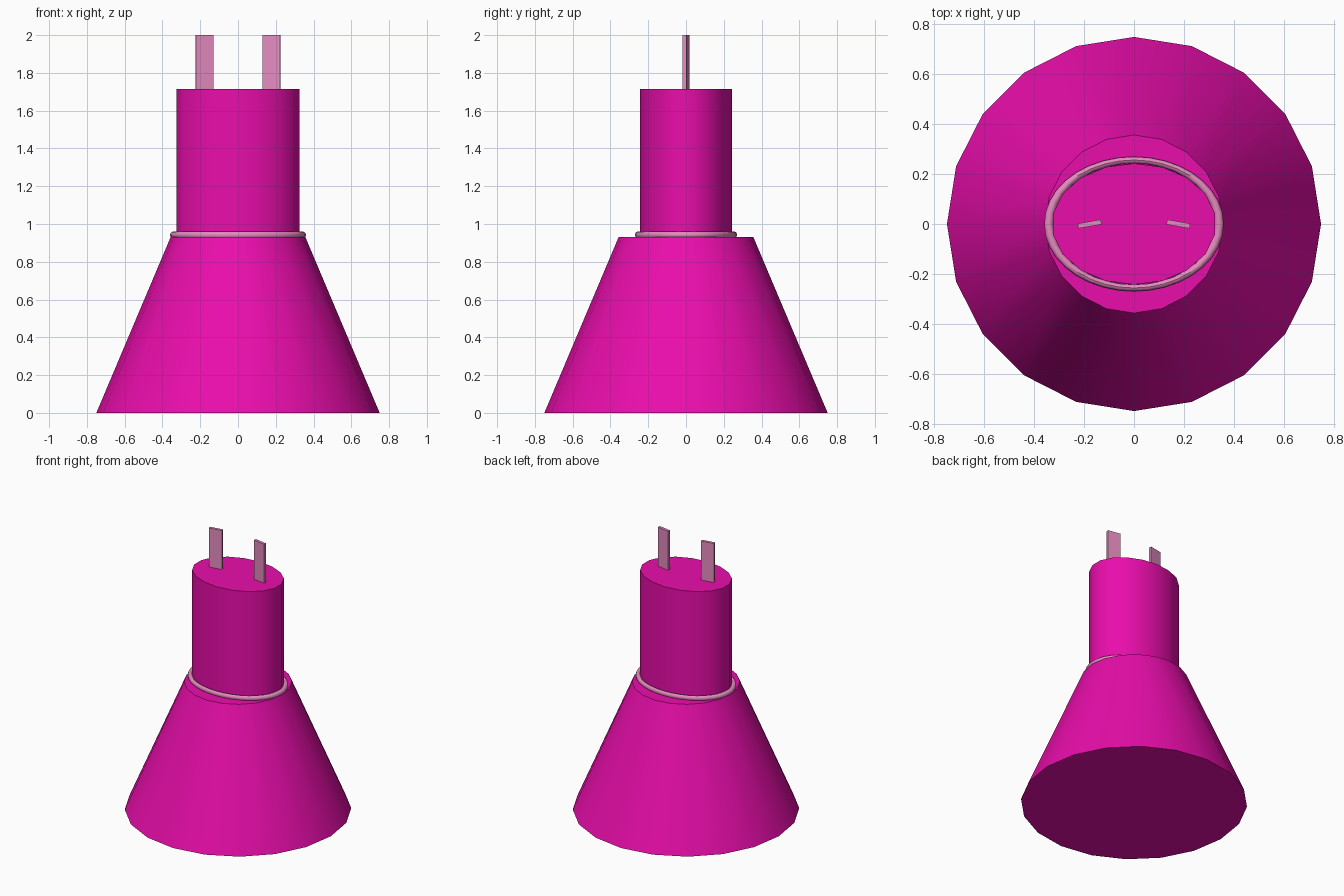
import bpy, bmesh
from math import sin, cos, pi, radians
from mathutils import Matrix

if "Cube" in bpy.data.objects:
    bpy.data.objects.remove(bpy.data.objects["Cube"])


def material(name, color):
    m = bpy.data.materials.new(name)
    m.diffuse_color = color
    m.use_nodes = True
    m.node_tree.nodes["Principled BSDF"].inputs["Base Color"].default_value = m.diffuse_color
    return m


magenta = material("magenta", (0.82, 0.004, 0.41, 1))
pink = material("pale_pink", (0.78, 0.26, 0.52, 1))


def finish(name, bm, mat, smooth=True):
    bmesh.ops.recalc_face_normals(bm, faces=bm.faces)
    mesh = bpy.data.meshes.new(name)
    bm.to_mesh(mesh)
    bm.free()
    mesh.materials.append(mat)
    ob = bpy.data.objects.new(name, mesh)
    bpy.context.collection.objects.link(ob)
    if smooth:
        bpy.ops.object.select_all(action='DESELECT')
        ob.select_set(True)
        bpy.context.view_layer.objects.active = ob
        bpy.ops.object.shade_smooth_by_angle(angle=radians(35))
    return ob


def frustum(name, sides, bottom, top, mat):
    """Capped tube between two ellipses (rx, ry, z), first vertex on +y."""
    bm = bmesh.new()
    rings = [[bm.verts.new((rx * sin(2 * pi * i / sides), ry * cos(2 * pi * i / sides), z))
              for i in range(sides)] for rx, ry, z in (bottom, top)]
    for i in range(sides):
        j = (i + 1) % sides
        bm.faces.new((rings[0][i], rings[0][j], rings[1][j], rings[1][i]))
    for ring in rings:
        bm.faces.new(ring)
    return finish(name, bm, mat)


# Flared base and oval body
frustum("flared_base", 20, (0.75, 0.75, 0), (0.357, 0.357, 0.93), magenta)
frustum("oval_body", 18, (0.33, 0.243, 0.93), (0.33, 0.243, 1.715), magenta)

# Oval collar ring where the body meets the base
bm = bmesh.new()
major, minor, n, m = 0.342, 0.018, 36, 12
grid = [[bm.verts.new(((major + minor * cos(2 * pi * k / m)) * cos(2 * pi * i / n),
                       (major + minor * cos(2 * pi * k / m)) * sin(2 * pi * i / n) * 0.75,
                       0.942 + minor * sin(2 * pi * k / m)))
         for k in range(m)] for i in range(n)]
for i in range(n):
    for k in range(m):
        a, b = grid[i], grid[(i + 1) % n]
        bm.faces.new((a[k], b[k], b[(k + 1) % m], a[(k + 1) % m]))
finish("collar_ring", bm, pink)

# Two flat prongs, slightly angled in mirror image
for side, name in ((-1, "left_prong"), (1, "right_prong")):
    bm = bmesh.new()
    bmesh.ops.create_cube(bm, size=1, matrix=(
        Matrix.Translation((side * 0.178, 0, 1.855))
        @ Matrix.Rotation(radians(-10 * side), 4, 'Z')
        @ Matrix.Diagonal((0.094, 0.02, 0.29, 1))))
    finish(name, bm, pink, smooth=False)
